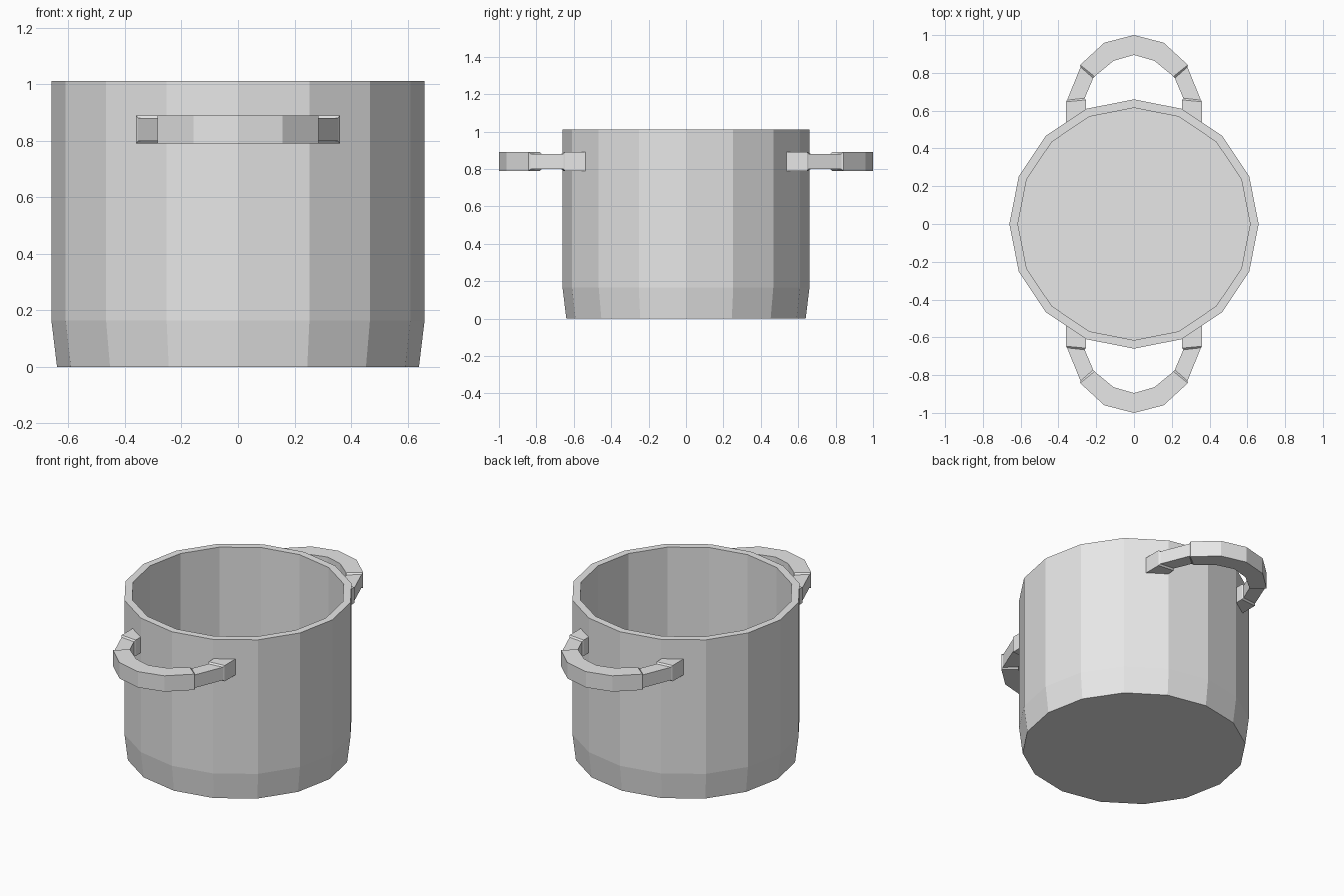
import bpy, bmesh, math

if "Cube" in bpy.data.objects:
    bpy.data.objects.remove(bpy.data.objects["Cube"])

metal = bpy.data.materials.new("light_grey_metal")
metal.diffuse_color = (0.8, 0.8, 0.8, 1)
metal.use_nodes = True
metal.node_tree.nodes["Principled BSDF"].inputs["Base Color"].default_value = metal.diffuse_color


def make_object(name, bm):
    bmesh.ops.recalc_face_normals(bm, faces=bm.faces)
    mesh = bpy.data.meshes.new(name)
    bm.to_mesh(mesh)
    bm.free()
    mesh.materials.append(metal)
    ob = bpy.data.objects.new(name, mesh)
    bpy.context.collection.objects.link(ob)
    return ob


def bridge(bm, loops):
    """Join consecutive closed vertex loops with quads."""
    for a, b in zip(loops, loops[1:]):
        n = len(a)
        for i in range(n):
            j = (i + 1) % n
            bm.faces.new((a[i], a[j], b[j], b[i]))


# Pot body: 16-sided profile of (radius, height), outside up and inside down
SIDES = 16
profile = [(0.64, 0), (0.66, 0.165), (0.66, 1.012), (0.615, 1.012), (0.615, 0.04)]
bm = bmesh.new()
rings = []
for r, z in profile:
    angles = [2 * math.pi * i / SIDES for i in range(SIDES)]
    rings.append([bm.verts.new((r * math.cos(a), r * math.sin(a), z)) for a in angles])
bridge(bm, rings)
bm.faces.new(rings[0])
bm.faces.new(rings[-1])
make_object("pot_body", bm)

# Handles: half of one handle as sections (outer x, y, inner x, y, half height),
# from the wall to the middle, with a slimmer neck between two collars
sections = [
    (0.36, 0.515, 0.255, 0.585, 0.05),
    (0.36, 0.647, 0.255, 0.657, 0.05),
    (0.354, 0.656, 0.261, 0.666, 0.041),
    (0.283, 0.831, 0.216, 0.772, 0.041),
    (0.285, 0.842, 0.209, 0.781, 0.05),
    (0.157, 0.96, 0.108, 0.864, 0.05),
    (0.0, 1.0, 0.0, 0.895, 0.05),
]
HANDLE_Z = 0.84
bm = bmesh.new()
loops = []
for ox, oy, ix, iy, h in sections:
    corners = [(ox, oy, -h), (ox, oy, h), (ix, iy, h), (ix, iy, -h)]
    loops.append([bm.verts.new((x, y, HANDLE_Z + z)) for x, y, z in corners])
bridge(bm, loops)
bm.faces.new(loops[0])
handles = make_object("side_handles", bm)

# Mirror to complete the handle and make the opposite one
mirror = handles.modifiers.new("both_sides", 'MIRROR')
mirror.use_axis = (True, True, False)
mirror.use_clip = True
